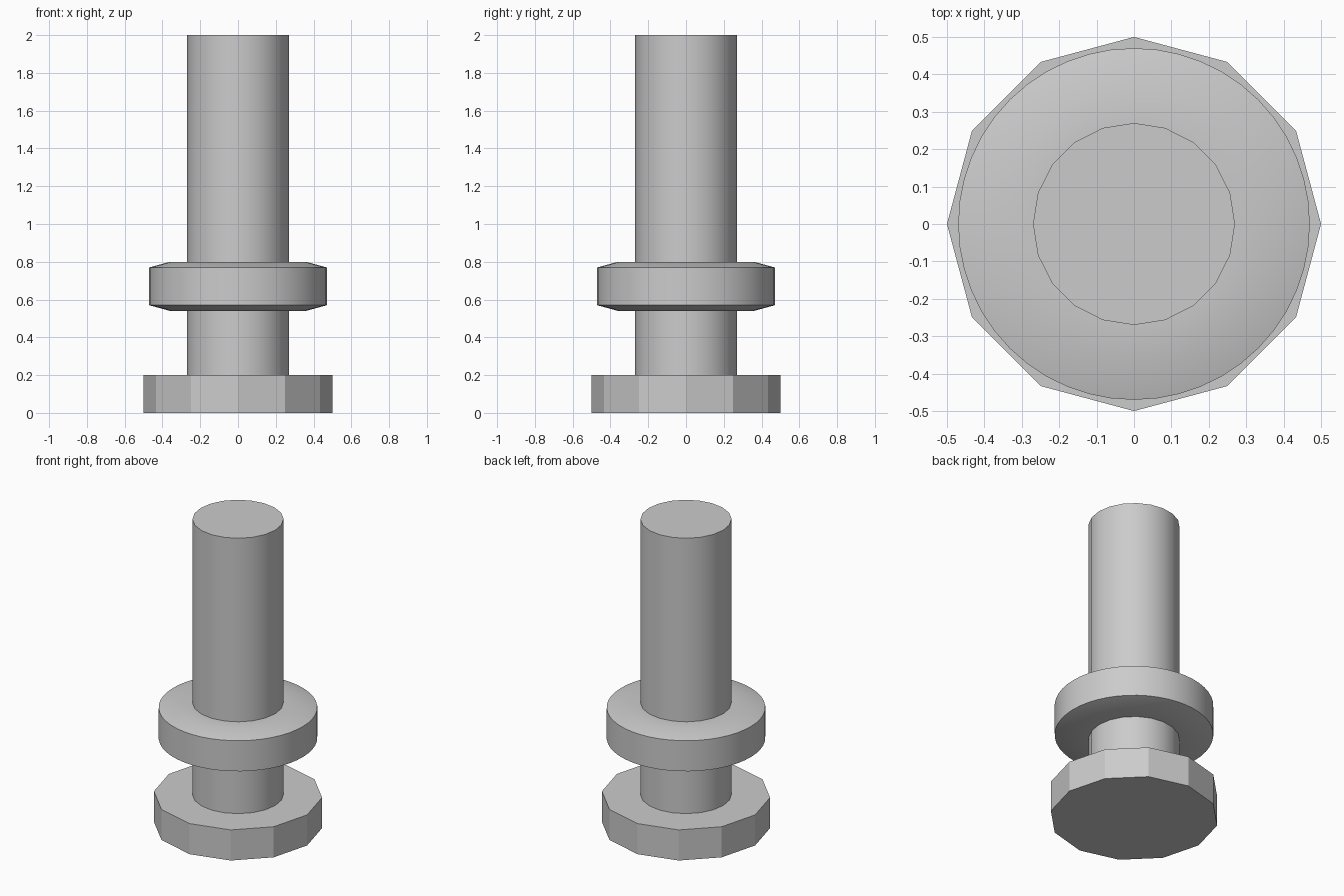
import bpy
import bmesh
import math

cube = bpy.data.objects.get("Cube")
if cube:
    bpy.data.objects.remove(cube, do_unlink=True)

grey = bpy.data.materials.new("plain_grey")
grey.use_nodes = True
colour = (0.6, 0.6, 0.6, 1)
grey.diffuse_color = colour
grey.node_tree.nodes["Principled BSDF"].inputs["Base Color"].default_value = colour


def lathe(name, profile, sides, closed=False):
    """Turn an (r, z) profile round the z axis; cap the ends unless closed."""
    bm = bmesh.new()
    rings = []
    for r, z in profile:
        angles = [math.tau * i / sides for i in range(sides)]
        rings.append([bm.verts.new((r * math.cos(a), r * math.sin(a), z)) for a in angles])
    pairs = list(zip(rings, rings[1:]))
    if closed:
        pairs.append((rings[-1], rings[0]))
    else:
        bm.faces.new(rings[0])
        bm.faces.new(rings[-1])
    for low, high in pairs:
        for i in range(sides):
            j = (i + 1) % sides
            bm.faces.new((low[i], low[j], high[j], high[i]))
    bmesh.ops.recalc_face_normals(bm, faces=bm.faces)
    mesh = bpy.data.meshes.new(name)
    bm.to_mesh(mesh)
    bm.free()
    mesh.materials.append(grey)
    obj = bpy.data.objects.new(name, mesh)
    bpy.context.collection.objects.link(obj)
    # Round parts blend, while the twelve-sided base keeps its facets
    bpy.ops.object.select_all(action="DESELECT")
    obj.select_set(True)
    bpy.context.view_layer.objects.active = obj
    bpy.ops.object.shade_smooth_by_angle(angle=math.radians(25))
    return obj


# Faceted foot
lathe("base", [(0.5, 0), (0.5, 0.2)], 12)

# Tall post standing on the foot
lathe("shaft", [(0.27, 0.2), (0.27, 2)], 20)

# Chamfered ring around the post
lathe("collar", [(0.26, 0.54), (0.36, 0.54), (0.47, 0.57),
                 (0.47, 0.77), (0.36, 0.8), (0.26, 0.8)], 48, closed=True)
